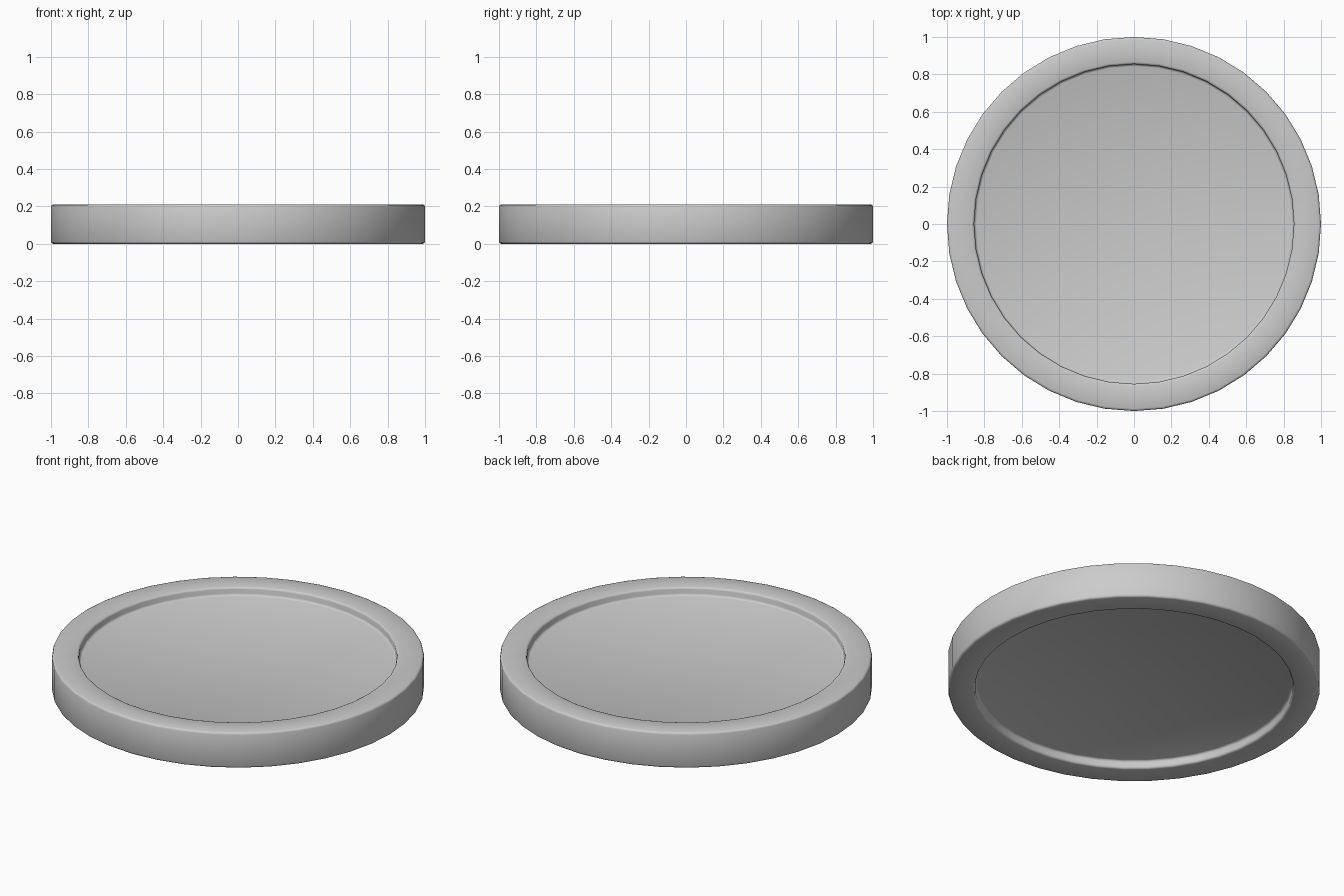
import bpy, bmesh, math

if "Cube" in bpy.data.objects:
    bpy.data.objects.remove(bpy.data.objects["Cube"])

SEGMENTS = 40
HEIGHT = 0.21
RIM_OUTER, RIM_INNER = 1.0, 0.855
RECESS = 0.048
BEVEL = 0.012

# Rim section from the top panel, over the rim, to the bottom panel
profile = [
    (RIM_INNER, HEIGHT - RECESS),
    (RIM_INNER, HEIGHT),
    (RIM_OUTER, HEIGHT),
    (RIM_OUTER, 0.0),
    (RIM_INNER, 0.0),
    (RIM_INNER, RECESS),
]

# Spin the section into rings
bm = bmesh.new()
rings = []
for r, z in profile:
    rings.append([bm.verts.new((r * math.cos(2 * math.pi * i / SEGMENTS),
                                r * math.sin(2 * math.pi * i / SEGMENTS), z))
                  for i in range(SEGMENTS)])
for a, b in zip(rings, rings[1:]):
    for i in range(SEGMENTS):
        j = (i + 1) % SEGMENTS
        bm.faces.new((a[i], b[i], b[j], a[j]))

# Recessed panels on both sides
bm.faces.new(rings[0])
bm.faces.new(rings[-1][::-1])
bmesh.ops.recalc_face_normals(bm, faces=bm.faces)

mesh = bpy.data.meshes.new("recessed_disc")
bm.to_mesh(mesh)
bm.free()
disc = bpy.data.objects.new("recessed_disc", mesh)
bpy.context.collection.objects.link(disc)

# Softly rounded rim edges
bevel = disc.modifiers.new("rounded_edges", 'BEVEL')
bevel.width = BEVEL
bevel.segments = 2
bevel.limit_method = 'ANGLE'
bevel.angle_limit = math.radians(40)

bpy.context.view_layer.objects.active = disc
disc.select_set(True)
bpy.ops.object.modifier_apply(modifier=bevel.name)
bpy.ops.object.shade_smooth_by_angle(angle=math.radians(50))
